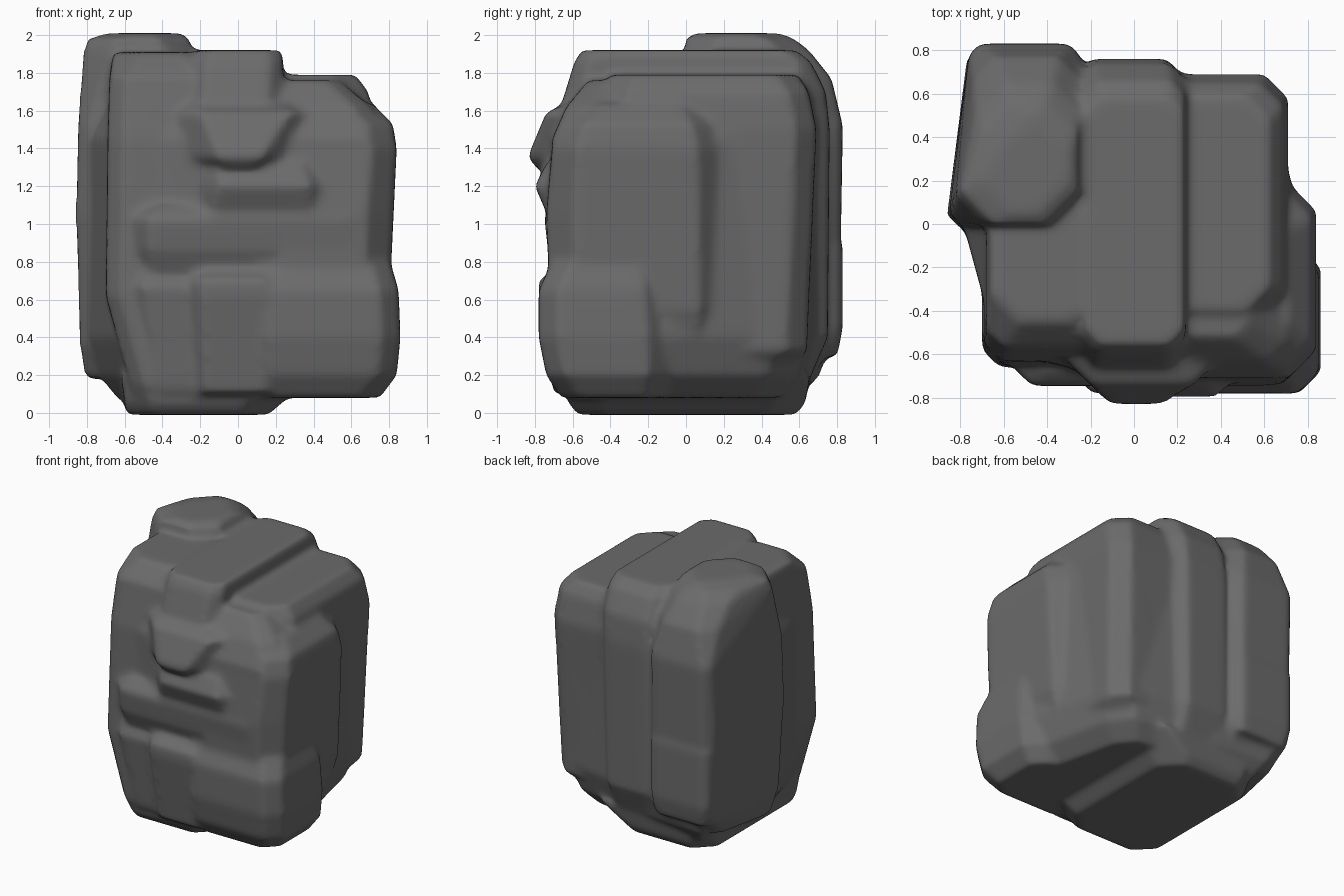
import bpy, bmesh

bm_all = bmesh.new()

def add_hull(points):
    """Append the convex hull of the points as one closed rock chunk."""
    bm = bmesh.new()
    for p in points:
        bm.verts.new(p)
    bmesh.ops.convex_hull(bm, input=bm.verts)
    loose = [v for v in bm.verts if not v.link_faces]
    bmesh.ops.delete(bm, geom=loose, context='VERTS')
    bmesh.ops.recalc_face_normals(bm, faces=bm.faces)
    me = bpy.data.meshes.new("chunk")
    bm.to_mesh(me)
    bm.free()
    bm_all.from_mesh(me)
    bpy.data.meshes.remove(me)

def chunk(*rings, c=0.06, tuck=0.0):
    """Rings are (z, x0, x1, y0, y1[, chamfer]); tuck pulls in the back left corner."""
    pts = []
    for z, x0, x1, y0, y1, *own in rings:
        k = own[0] if own else c
        for x, sx in ((x0, 1), (x1, -1)):
            for y, sy in ((y0, 1), (y1, -1)):
                t = tuck if sx == 1 and sy == -1 else 0
                pts += [(x + sx * k + t, y, z), (x + t, y + sy * k, z)]
    add_hull(pts)

# rounded core that fills the deep grooves
outline = [(-0.64, -0.58), (-0.2, -0.70), (0.2, -0.72), (0.70, -0.72), (0.80, -0.62),
           (0.80, -0.1), (0.69, 0.24), (0.67, 0.48), (0.53, 0.65), (-0.2, 0.75),
           (-0.70, 0.79), (-0.82, 0.08), (-0.69, -0.25)]
add_hull([(x * s - d, y * s, z) for x, y in outline
          for z, s, d in ((0.08, 0.76, 0.02), (0.2, 0.9, 0), (0.4, 0.985, 0),
                          (1.45, 0.985, 0), (1.62, 0.88, 0), (1.76, 0.72, 0.04))])
# foot
chunk((-0.01, -0.59, 0.16, -0.57, 0.58), (0.05, -0.60, 0.18, -0.62, 0.63),
      (0.20, -0.62, 0.40, -0.64, 0.66), c=0.14)
# tall back left column
chunk((0.18, -0.81, -0.25, 0.10, 0.62), (0.36, -0.84, -0.25, 0.03, 0.81),
      (1.05, -0.86, -0.25, -0.01, 0.80), (1.52, -0.85, -0.25, 0.0, 0.83),
      (1.77, -0.83, -0.25, 0.0, 0.77, 0.1), (1.92, -0.82, -0.25, 0.0, 0.65, 0.13),
      (1.98, -0.80, -0.26, 0.0, 0.57, 0.15), (2.01, -0.70, -0.30, 0.05, 0.50, 0.15),
      c=0.05, tuck=0.09)
chunk((0.30, -0.80, -0.28, 0.15, 0.80), (0.45, -0.83, -0.26, 0.05, 0.83),
      (0.88, -0.83, -0.26, 0.05, 0.83), (0.97, -0.80, -0.28, 0.15, 0.79), c=0.04, tuck=0.08)
# front left column
chunk((0.03, -0.54, -0.15, -0.60, 0.1), (0.15, -0.57, -0.15, -0.65, 0.1),
      (0.62, -0.70, -0.15, -0.66, 0.1), (1.45, -0.69, -0.15, -0.63, 0.1),
      (1.78, -0.68, -0.15, -0.57, 0.1), (1.91, -0.66, -0.15, -0.45, 0.1, 0.14), c=0.08)
# middle ridge
chunk((0.10, -0.24, 0.18, -0.68, 0.62), (0.40, -0.26, 0.20, -0.70, 0.75),
      (1.50, -0.26, 0.22, -0.70, 0.76), (1.70, -0.25, 0.23, -0.60, 0.74),
      (1.86, -0.24, 0.24, -0.59, 0.66), (1.92, -0.22, 0.23, -0.55, 0.58), c=0.07)
# right back column
chunk((0.15, 0.1, 0.52, -0.3, 0.45), (0.33, 0.1, 0.68, -0.4, 0.64),
      (1.50, 0.1, 0.71, -0.42, 0.69), (1.70, 0.1, 0.69, -0.42, 0.65),
      (1.79, 0.1, 0.62, -0.40, 0.59), c=0.11)
# right front shoulder
chunk((0.42, 0.1, 0.76, -0.68, 0.19), (0.55, 0.1, 0.80, -0.72, 0.20),
      (1.05, 0.1, 0.81, -0.74, 0.21), (1.40, 0.1, 0.84, -0.71, 0.19),
      (1.53, 0.1, 0.82, -0.67, 0.16), (1.64, 0.1, 0.71, -0.58, 0.1), c=0.13)
# lower right front block
chunk((0.08, 0.08, 0.75, -0.66, -0.12), (0.20, 0.06, 0.84, -0.74, -0.10),
      (0.40, 0.06, 0.86, -0.78, -0.10), (0.65, 0.08, 0.85, -0.78, -0.12),
      (0.82, 0.1, 0.80, -0.70, -0.15), c=0.1)
# lower front middle and left plates
chunk((0.10, -0.22, 0.2, -0.70, 0), (0.62, -0.24, 0.2, -0.78, 0),
      (0.70, -0.24, 0.2, -0.78, 0), (0.76, -0.22, 0.2, -0.70, 0), c=0.05)
chunk((0.12, -0.50, 0, -0.65, 0), (0.66, -0.60, 0, -0.71, 0),
      (0.78, -0.60, 0, -0.65, 0), c=0.1)
# belly band across the front
chunk((0.74, -0.58, 0.70, -0.68, 0), (0.86, -0.6, 0.72, -0.73, 0),
      (1.03, -0.60, 0.72, -0.75, 0), (1.10, -0.56, 0.70, -0.68, 0), c=0.13)
# upper brow with undercut
chunk((1.04, -0.30, 0.55, -0.73, 0), (1.20, -0.32, 0.6, -0.80, 0, 0.22),
      (1.32, -0.28, 0.5, -0.74, 0), c=0.16)
chunk((1.30, -0.22, 0.24, -0.79, 0), (1.35, -0.25, 0.27, -0.84, 0),
      (1.59, -0.40, 0.48, -0.74, 0, 0.2), (1.64, -0.38, 0.40, -0.63, 0, 0.15), c=0.15)

mesh = bpy.data.meshes.new("boulder")
bm_all.to_mesh(mesh)
bm_all.free()
rock = bpy.data.objects.new("boulder", mesh)
bpy.context.collection.objects.link(rock)

# dark stone
stone = bpy.data.materials.new("dark_stone")
stone.diffuse_color = (0.147, 0.147, 0.147, 1)
mesh.materials.append(stone)

# fuse the chunks into one weathered skin
fuse = rock.modifiers.new("fuse", 'REMESH')
fuse.mode = 'VOXEL'
fuse.voxel_size = 0.022
fuse.use_smooth_shade = True
worn = rock.modifiers.new("worn", 'SMOOTH')
worn.factor = 0.5
worn.iterations = 9
